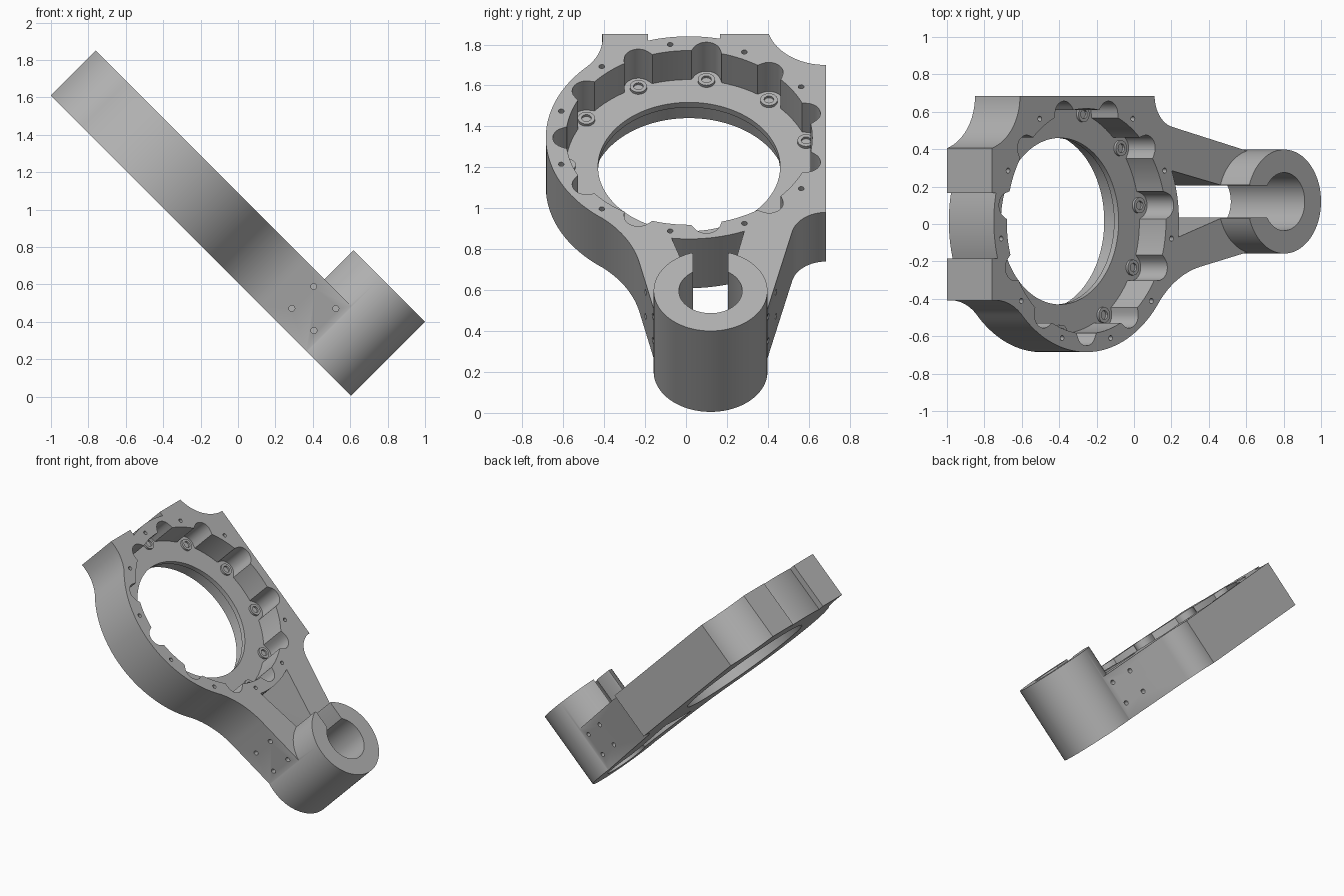
import bpy, bmesh, math
from mathutils import Matrix

if "Cube" in bpy.data.objects:
    bpy.data.objects.remove(bpy.data.objects["Cube"])

# Built flat (u along the plate, v across, w up), then tilted 45 degrees
U0, V0 = -1.131, 0.015          # ring centre
BU, BV = 0.146, 0.12            # boss centre
W0, W1, WB, WF = 0.431, 0.771, 0.99, 0.57   # bottom, plate top, boss top, recess floor
N = 11                          # bolts round the ring

steel = bpy.data.materials.new("grey metal")
steel.diffuse_color = (0.45, 0.45, 0.45, 1)
steel.use_nodes = True
steel.node_tree.nodes["Principled BSDF"].inputs["Base Color"].default_value = steel.diffuse_color


def arc(cu, cv, r, a0, a1, n=16):
    return [(cu + r * math.cos(math.radians(a0 + (a1 - a0) * i / n)),
             cv + r * math.sin(math.radians(a0 + (a1 - a0) * i / n))) for i in range(n + 1)]


def prism(name, pts, w0, w1):
    bm = bmesh.new()
    face = bm.faces.new([bm.verts.new((u, v, w0)) for u, v in pts])
    res = bmesh.ops.extrude_face_region(bm, geom=[face])
    verts = [g for g in res["geom"] if isinstance(g, bmesh.types.BMVert)]
    bmesh.ops.translate(bm, verts=verts, vec=(0, 0, w1 - w0))
    bmesh.ops.recalc_face_normals(bm, faces=bm.faces)
    me = bpy.data.meshes.new(name)
    bm.to_mesh(me)
    bm.free()
    ob = bpy.data.objects.new(name, me)
    bpy.context.collection.objects.link(ob)
    me.materials.append(steel)
    return ob


def disc(name, u, v, r, w0, w1, n=64):
    return prism(name, arc(u, v, r, 0, 360, n)[:-1], w0, w1)


def combine(ob, tool, op):
    tool.hide_render = True
    mod = ob.modifiers.new(op, "BOOLEAN")
    mod.operation, mod.object, mod.solver = op, tool, "EXACT"
    bpy.context.view_layer.objects.active = ob
    bpy.ops.object.modifier_apply(modifier=mod.name)
    bpy.data.objects.remove(tool)


def ring_point(r, k):
    a = 2 * math.pi * k / N
    return U0 - r * math.sin(a), V0 + r * math.cos(a)


# Plate outline: end edge, rounded left side, two tapering arms, flat right side
outline = (arc(-1.817, -0.698, 0.29, 95.8, 46.1)
           + arc(U0, V0, 0.70, 226.1, 321, 40)[1:]
           + arc(-0.147, -0.782, 0.567, 141, 102.4)[1:]
           + [(0.09, -0.15), (0.09, 0.39)]
           + arc(-0.445, 0.685, 0.17, 257.6, 180)
           + arc(-1.923, 0.685, 0.29, 0, -74.6)
           + [(-1.846, 0.165)]
           + arc(U0, V0, 0.70, 167.6, 196.6)
           + [(-1.846, -0.185)])
body = prism("housing_plate", outline, W0, W1)

# Boss at the narrow end
combine(body, disc("boss", BU, BV, 0.278, W0, WB, 96), "UNION")
combine(body, disc("boss_bore", BU, BV, 0.155, 0, 2), "DIFFERENCE")

# Tapered gap between the arms, running as a slot into the bore
gap = arc(U0, V0, 0.70, -7, 22.7, 12) + [(-0.1, 0.205), (BU, 0.205), (BU, 0.035), (-0.1, 0.035)]
combine(body, prism("arm_gap", gap, 0, 2), "DIFFERENCE")

# Scalloped recess with one pocket for each bolt
R, RB, RP = 0.602, 0.596, 0.07
recess = []
STEPS = 32
for i in range(N * STEPS):
    d = 2 * math.pi / N * ((i % STEPS) / STEPS - 0.5)
    q = RP ** 2 - (RB * math.sin(d)) ** 2
    r = max(R, RB * math.cos(d) + math.sqrt(q)) if q > 0 else R
    recess.append(ring_point(r, i / STEPS))
combine(body, prism("recess", recess, WF, 1.2), "DIFFERENCE")

# Stepped central opening
combine(body, disc("opening", U0, V0, 0.445, 0, 1.2, 128), "DIFFERENCE")
combine(body, disc("opening_step", U0, V0, 0.475, 0, 0.535, 128), "DIFFERENCE")

# Small holes in the rim
for k in range(1, N):
    combine(body, disc("rim_hole", *ring_point(0.651, k), 0.014, W1 - 0.1, 1, 16), "DIFFERENCE")

# Four small holes in the outer side of each arm
for u in (-0.13, 0.037):
    for w in (0.537, 0.703):
        for v in (-0.22, 0.46):
            hole = disc("arm_hole", 0, 0, 0.016, -0.13, 0.13, 16)
            hole.data.transform(Matrix.Translation((u, v, w)) @ Matrix.Rotation(math.pi / 2, 4, "X"))
            combine(body, hole, "DIFFERENCE")

# Socket bolts on the recess floor
parts = [body]
for k in range(N):
    u, v = ring_point(RB, k + 0.5)
    bolt = disc("bolt_%d" % (k + 1), u, v, 0.042, WF - 0.01, WF + 0.015, 24)
    combine(bolt, disc("socket", u, v, 0.024, WF + 0.002, 1, 12), "DIFFERENCE")
    parts.append(bolt)

# Tilt everything and smooth the curved walls
for ob in parts:
    ob.data.transform(Matrix.Rotation(math.pi / 4, 4, "Y"))
    bpy.ops.object.select_all(action="DESELECT")
    ob.select_set(True)
    bpy.context.view_layer.objects.active = ob
    bpy.ops.object.shade_smooth_by_angle(angle=math.radians(30))
